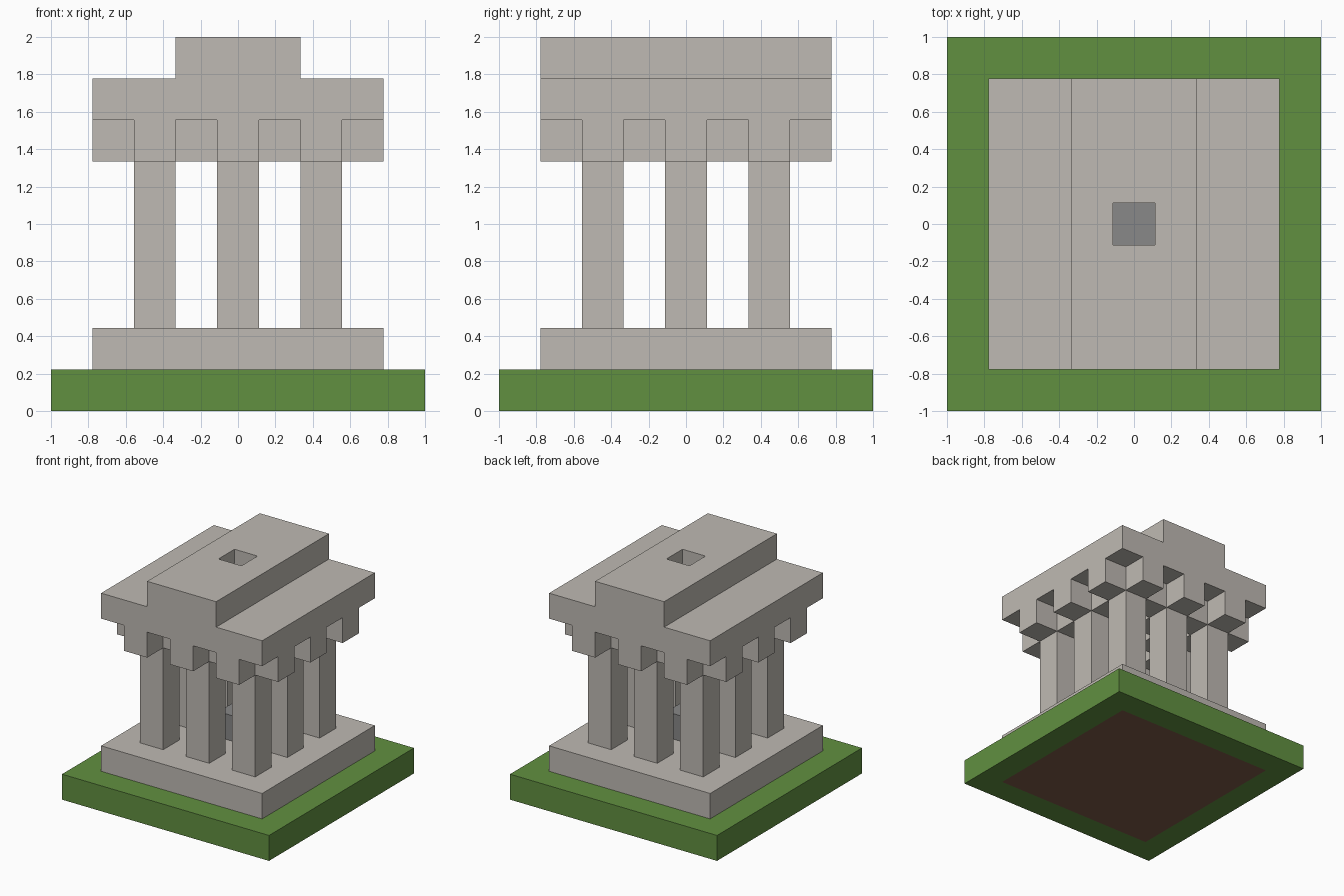
import bpy
import bmesh

U = 2 / 9  # one block of the building grid

cube = bpy.data.objects.get("Cube")
if cube:
    bpy.data.objects.remove(cube, do_unlink=True)


def make_material(name, rgb):
    """Flat material from 0-255 display values."""
    linear = [((c / 255 + 0.055) / 1.055) ** 2.4 for c in rgb] + [1]
    mat = bpy.data.materials.new(name)
    mat.use_nodes = True
    mat.diffuse_color = linear
    mat.node_tree.nodes["Principled BSDF"].inputs["Base Color"].default_value = linear
    return mat


def square(rx, ry=None):
    """Grid cells of a centred rectangle reaching rx and ry cells from the middle."""
    ry = rx if ry is None else ry
    return {(x, y) for x in range(-rx, rx + 1) for y in range(-ry, ry + 1)}


def slab(name, cells, bottom, top, mat):
    """Extrude a plan made of grid cells between two block heights."""
    bm = bmesh.new()
    for x, y in sorted(cells):
        corners = [(x - .5, y - .5), (x - .5, y + .5), (x + .5, y + .5), (x + .5, y - .5)]
        bm.faces.new([bm.verts.new((cx * U, cy * U, bottom * U)) for cx, cy in corners])
    bmesh.ops.remove_doubles(bm, verts=bm.verts[:], dist=0.001)
    plan = bm.faces[:]
    lid = bmesh.ops.extrude_face_region(bm, geom=plan, use_keep_orig=True)["geom"]
    bmesh.ops.translate(bm, vec=(0, 0, (top - bottom) * U),
                        verts=[v for v in lid if isinstance(v, bmesh.types.BMVert)])
    bmesh.ops.recalc_face_normals(bm, faces=bm.faces[:])
    # Merge the flat grid cells into clean faces
    bmesh.ops.dissolve_limit(bm, angle_limit=0.01, verts=bm.verts[:], edges=bm.edges[:])
    mesh = bpy.data.meshes.new(name)
    bm.to_mesh(mesh)
    bm.free()
    mesh.materials.append(mat)
    obj = bpy.data.objects.new(name, mesh)
    bpy.context.collection.objects.link(obj)
    return obj


stone = make_material("pale stone", (191, 186, 179))
grass = make_material("grass green", (97, 144, 64))
soil = make_material("soil brown", (125, 92, 72))
altar_stone = make_material("grey altar stone", (136, 136, 136))

middle = {(0, 0)}
columns = {(x, y) for x in (-2, 0, 2) for y in (-2, 0, 2)} - middle

# Ground: grass border around a soil core
slab("grass_ground", square(4) - square(3), 0, 1, grass)
slab("soil_core", square(3), 0, 1, soil)

# Stone platform with the altar in its middle
slab("platform", square(3), 1, 2, stone)
slab("altar", middle, 2, 3, altar_stone)

# Ring of eight columns
for number, cell in enumerate(sorted(columns), 1):
    slab(f"column_{number}", {cell}, 2, 6, stone)

# Lattice of beams crossing over the columns, open above the altar
beams = {(x, y) for x, y in square(3) if (x + y) % 2} | columns
slab("beam_lattice", beams, 6, 7, stone)

# Stepped roof with a light shaft
slab("roof_slab", square(3) - middle, 7, 8, stone)
slab("roof_ridge", square(1, 3) - middle, 8, 9, stone)
